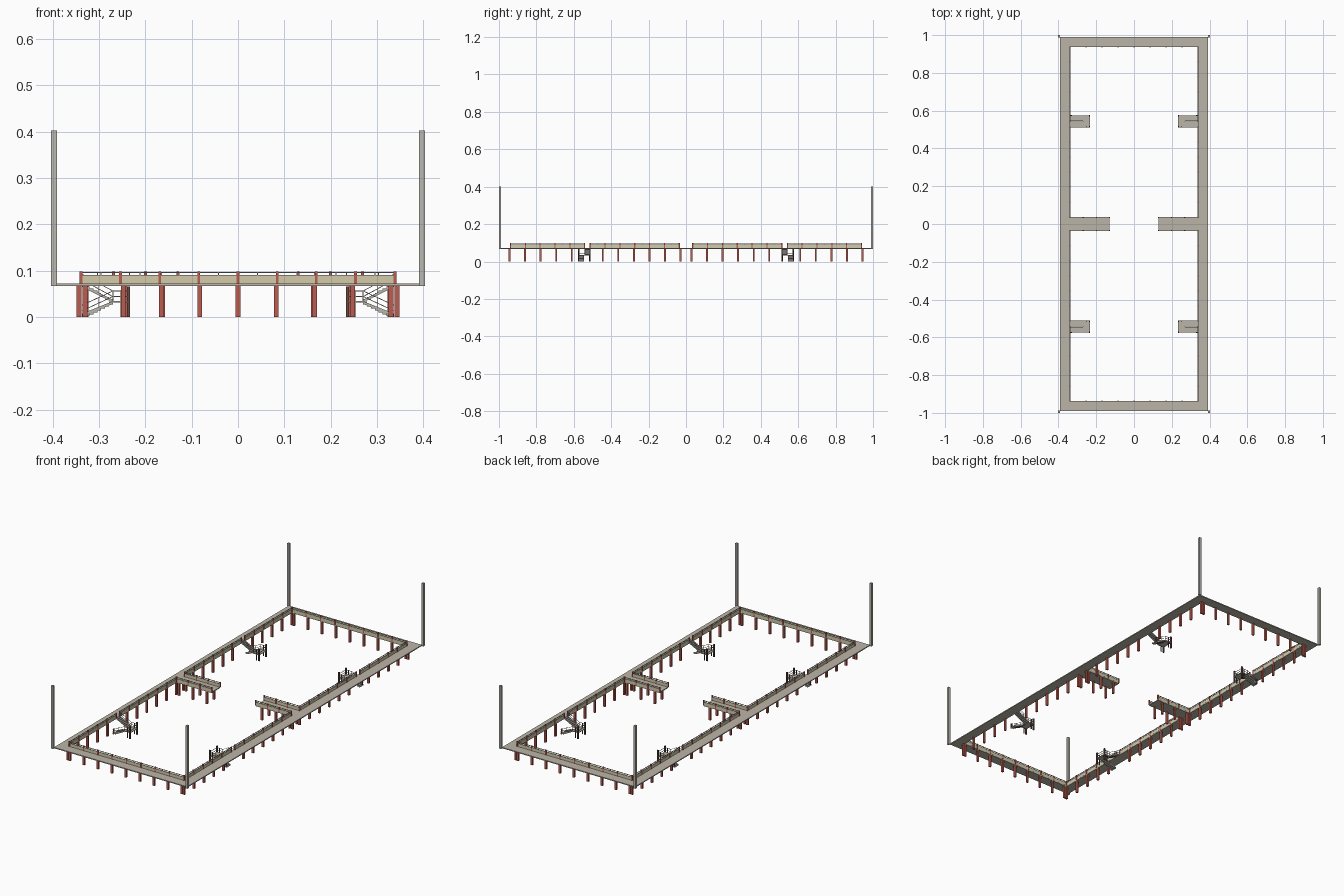
import bpy, bmesh
from mathutils import Vector

if "Cube" in bpy.data.objects:
    bpy.data.objects.remove(bpy.data.objects["Cube"])

RED, GREY = (0.50, 0.11, 0.08, 1), (0.50, 0.48, 0.44, 1)
DECK, CREAM, DARK = (0.50, 0.46, 0.39, 1), (0.66, 0.60, 0.40, 1), (0.13, 0.07, 0.06, 1)
QUAD = [(a, b) for a in (1, -1) for b in (1, -1)]
XM, YM = [(1, 1), (-1, 1)], [(1, 1), (1, -1)]
parts = {}


def hexa(part, pts, signs):
    bm = parts.setdefault(part, bmesh.new())
    for sx, sy in signs:
        v = [bm.verts.new((p[0] * sx, p[1] * sy, p[2])) for p in pts]
        for f in ((0, 1, 3, 2), (4, 6, 7, 5), (0, 4, 5, 1), (2, 3, 7, 6), (0, 2, 6, 4), (1, 5, 7, 3)):
            bm.faces.new([v[i] for i in f])


def box(part, x, y, z, signs=QUAD):
    hexa(part, [(a, b, c) for a in x for b in y for c in z], signs)


def post(part, x, y, z0, z1, w, signs=QUAD):
    box(part, (x - w / 2, x + w / 2), (y - w / 2, y + w / 2), (z0, z1), signs)


def slope(part, a, b, y, h, signs=QUAD):
    # sloping bar in the xz plane, vertical thickness h
    hexa(part, [(p[0], yy, p[1] + dz) for p in (a, b) for yy in y for dz in (-h / 2, h / 2)], signs)


def railing(a, b, n, signs):
    # cream panel, two rails, red posts and slim stanchions from a to b
    a, b = Vector(a), Vector(b)

    def span(part, z, w):
        box(part, sorted((a.x, b.x)) if a.x != b.x else (a.x - w, a.x + w),
            sorted((a.y, b.y)) if a.y != b.y else (a.y - w, a.y + w), z, signs)
    span("railing_panels", (0.072, 0.088), 0.0012)
    span("hand_rails", (0.0945, 0.0968), 0.0015)
    span("hand_rails", (0.0888, 0.0900), 0.0010)
    for i in range(n + 1):
        p = a.lerp(b, i / n)
        post("railing_posts", p.x, p.y, 0.072, 0.098, 0.006, signs)
        if i < n:
            q = a.lerp(b, (i + 0.5) / n)
            post("hand_rails", q.x, q.y, 0.088, 0.096, 0.002, signs)


# Perimeter deck and the two inward piers
Z = (0.067, 0.072)
box("walkway_deck", (0.338, 0.393), (-0.99, 0.99), Z, XM)
box("walkway_deck", (-0.338, 0.338), (0.937, 0.99), Z, YM)
box("walkway_deck", (0.130, 0.338), (-0.036, 0.036), Z, XM)

# Tall corner masts
box("corner_masts", (0.391, 0.403), (0.988, 1.0), (0.067, 0.402))

# Railings along the inner edges
railing((-0.338, 0.938), (0.338, 0.938), 8, YM)
railing((0.339, 0.036), (0.339, 0.512), 6, QUAD)
railing((0.339, 0.542), (0.339, 0.938), 5, QUAD)
railing((0.130, 0.035), (0.338, 0.035), 3, QUAD)

# Support columns
for k in range(12):
    if k != 6:
        post("support_columns", 0.343, 0.03 + 0.083 * k, 0, 0.067, 0.010)
for k in range(5):
    post("support_columns", 0.0825 * k, 0.943, 0, 0.067, 0.010, QUAD if k else YM)
for k in range(3):
    post("support_columns", 0.163 + 0.082 * k, 0.030, 0, 0.067, 0.010)

# Switchback stairs: upper flight, landing, lower flight
YU, YL = (0.512, 0.542), (0.545, 0.575)
XL, XW, ZL = 0.270, 0.337, 0.034
box("stair_landings", (0.233, XL), (YU[0], YL[1]), (ZL - 0.003, ZL))
N = 8
for i in range(N):
    t0, t1 = i / N, (i + 1) / N
    x = (XL + (XW - XL) * t0, XL + (XW - XL) * t1)
    zu = ZL + (0.070 - ZL) * t1
    zl = ZL * (1 - t0) - 0.002
    box("stair_steps", x, YU, (zu - 0.005, zu))
    box("stair_steps", x, YL, (max(0, zl - 0.005), zl))
for y0, lo, hi in ((YU[0], ZL, 0.068), (YU[1] - 0.002, ZL, 0.068),
                   (YL[0], ZL - 0.003, 0.004), (YL[1] - 0.002, ZL - 0.003, 0.004)):
    slope("stair_stringers", (XL, lo), (XW, hi), (y0, y0 + 0.002), 0.006)

# Stair handrails and dark landing posts
for y0, hi in ((YU[0], 0.070), (YL[1] - 0.0015, 0.003)):
    for dz in (0.010, 0.022):
        slope("stair_rails", (XL, ZL + dz), (XW, hi + dz), (y0, y0 + 0.0015), 0.0018)
        box("stair_rails", (0.235, XL), (y0, y0 + 0.0015), (ZL + dz - 0.001, ZL + dz + 0.001))
    for t in (0, 0.5, 1):
        x, z = XL + (XW - 0.004 - XL) * t, ZL + (hi - ZL) * t
        box("stair_rails", (x - 0.001, x + 0.001), (y0, y0 + 0.0015), (z, z + 0.022))
for dz in (0.010, 0.022):
    box("stair_rails", (0.234, 0.2355), (YU[0], YL[1]), (ZL + dz - 0.001, ZL + dz + 0.001))
for y in (YU[0] + 0.002, YL[1] - 0.002):
    post("landing_posts", 0.236, y, 0, 0.066, 0.007)
    post("landing_posts", 0.251, y, 0, 0.058, 0.004)
post("landing_posts", 0.332, YL[1] - 0.001, 0, 0.028, 0.006)

# Turn the collected parts into named, coloured objects
COLOURS = {"walkway_deck": DECK, "corner_masts": GREY, "railing_panels": CREAM, "hand_rails": GREY,
           "railing_posts": RED, "support_columns": RED, "landing_posts": DARK,
           "stair_landings": DECK, "stair_steps": DECK, "stair_stringers": GREY, "stair_rails": GREY}
for name, bm in parts.items():
    bmesh.ops.recalc_face_normals(bm, faces=bm.faces)
    me = bpy.data.meshes.new(name)
    bm.to_mesh(me)
    bm.free()
    mat = bpy.data.materials.new(name + "_colour")
    mat.diffuse_color = COLOURS[name]
    mat.use_nodes = True
    mat.node_tree.nodes["Principled BSDF"].inputs["Base Color"].default_value = mat.diffuse_color
    me.materials.append(mat)
    bpy.context.collection.objects.link(bpy.data.objects.new(name, me))
